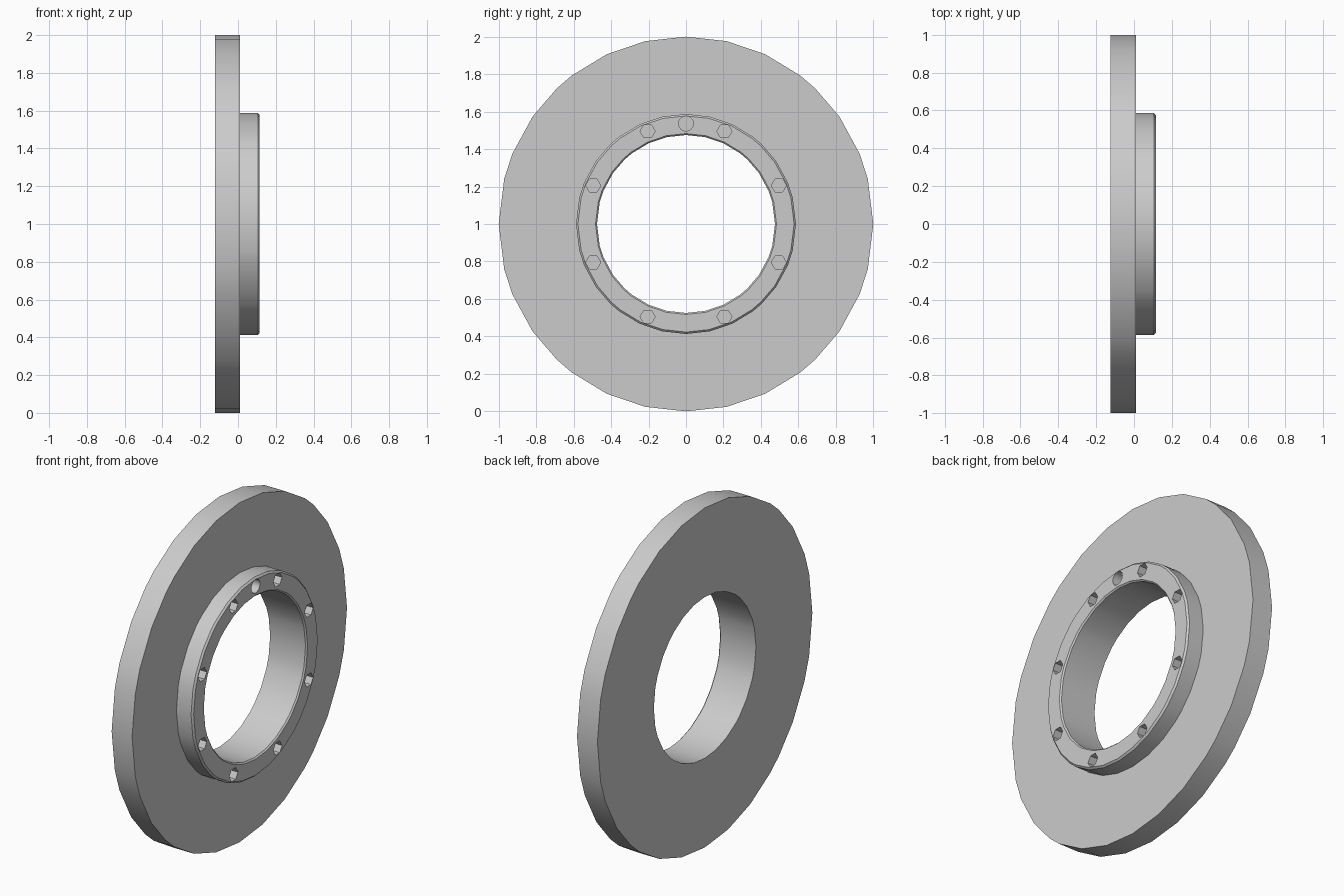
import bpy, bmesh
from math import sin, cos, radians
from mathutils import Matrix, Vector

cube = bpy.data.objects.get("Cube")
if cube:
    bpy.data.objects.remove(cube, do_unlink=True)

# Single plain grey
grey = bpy.data.materials.new("machined_grey")
grey.use_nodes = True
color = (0.6, 0.6, 0.6, 1)
grey.diffuse_color = color
grey.node_tree.nodes["Principled BSDF"].inputs["Base Color"].default_value = color


def make_object(name, bm):
    bmesh.ops.recalc_face_normals(bm, faces=bm.faces)
    mesh = bpy.data.meshes.new(name)
    bm.to_mesh(mesh)
    bm.free()
    mesh.materials.append(grey)
    obj = bpy.data.objects.new(name, mesh)
    bpy.context.collection.objects.link(obj)
    return obj


# Facet angles from the top, mirrored into all four quarters
quarter = [0, 12.5, 25, 37.5, 43.5, 55, 68, 76, 90]
half = quarter + [180 - a for a in reversed(quarter[:-1])]
angles = half + [360 - a for a in reversed(half[1:-1])]

# Disc and raised hub as one closed (x, radius) profile turned about the x axis
profile = [(-0.123, 0.475), (-0.123, 1), (0.01, 1), (0.01, 0.587),
           (0.105, 0.587), (0.115, 0.577), (0.115, 0.483), (0.107, 0.475)]
bm = bmesh.new()
rings = [[bm.verts.new((x, r * sin(radians(a)), 1 + r * cos(radians(a))))
          for x, r in profile] for a in angles]
for i, ring in enumerate(rings):
    following = rings[(i + 1) % len(rings)]
    for j in range(len(profile)):
        k = (j + 1) % len(profile)
        bm.faces.new((ring[j], ring[k], following[k], following[j]))
rotor = make_object("brake_disc", bm)

# Blind holes: eight bolt holes and one round hole at the top
bm = bmesh.new()


def add_hole(angle, sides, radius, depth):
    a = radians(angle)
    centre = Vector((0.115, 0.536 * sin(a), 1 + 0.536 * cos(a)))
    bmesh.ops.create_cone(
        bm, cap_ends=True, segments=sides, radius1=radius, radius2=radius,
        depth=2 * depth,
        matrix=Matrix.Translation(centre) @ Matrix.Rotation(radians(90), 4, 'Y'))


for i in range(8):
    add_hole(22.5 + 45 * i, 6, 0.04, 0.06)
add_hole(0, 16, 0.04, 0.06)
cutter = make_object("hole_cutter", bm)
cutter.hide_render = True

cut = rotor.modifiers.new("holes", 'BOOLEAN')
cut.operation = 'DIFFERENCE'
cut.solver = 'EXACT'
cut.object = cutter
bpy.ops.object.select_all(action='DESELECT')
rotor.select_set(True)
bpy.context.view_layer.objects.active = rotor
bpy.ops.object.modifier_apply(modifier=cut.name)
bpy.data.objects.remove(cutter, do_unlink=True)
bpy.ops.object.shade_smooth_by_angle(angle=radians(30))
